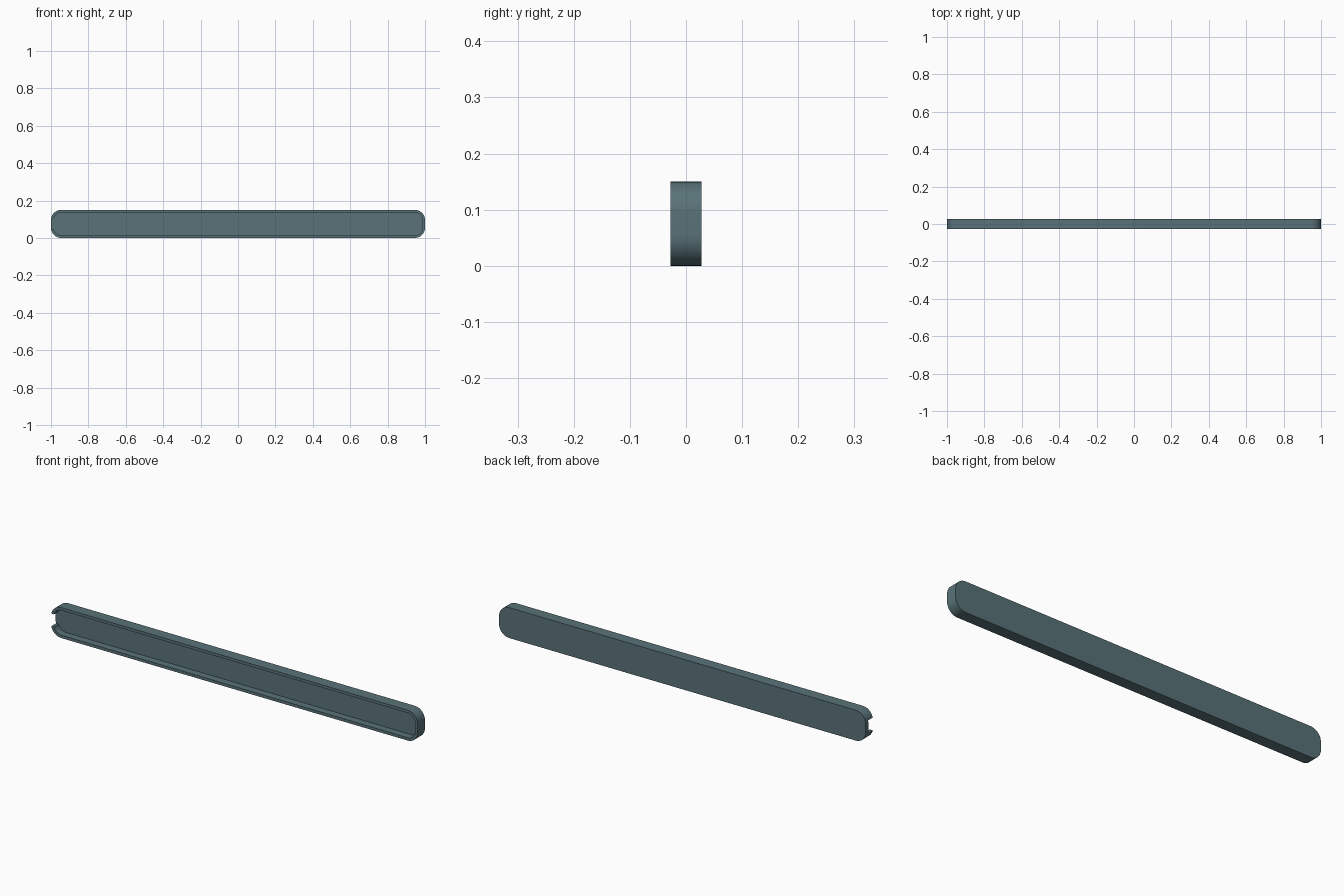
import bpy, bmesh, math

if "Cube" in bpy.data.objects:
    bpy.data.objects.remove(bpy.data.objects["Cube"])

L, H, D, R = 2.0, 0.15, 0.056, 0.055   # length, height, depth, corner radius
WALL, BACK = 0.014, 0.02               # rim and back plate thickness
SEG = 12

mat = bpy.data.materials.new("slate")
mat.diffuse_color = (0.10, 0.17, 0.19, 1)
mat.use_nodes = True
mat.node_tree.nodes["Principled BSDF"].inputs["Base Color"].default_value = mat.diffuse_color


def outline(inset):
    """Rounded rectangle in x/z, inset from the outer size."""
    r, pts = R - inset, []
    for k, (sx, sz) in enumerate([(1, 1), (-1, 1), (-1, -1), (1, -1)]):
        cx, cz = sx * (L / 2 - R), H / 2 + sz * (H / 2 - R)
        for i in range(SEG + 1):
            a = math.pi / 2 * (k + i / SEG)
            pts.append((cx + r * math.cos(a), cz + r * math.sin(a)))
    return pts


# Tray: one closed skin, from the back face around the rim to the floor
bm = bmesh.new()
stations = [(0, D / 2), (0, -D / 2), (WALL, -D / 2), (WALL, D / 2 - BACK)]
rings = [[bm.verts.new((x, y, z)) for x, z in outline(i)] for i, y in stations]
for a, b in zip(rings, rings[1:]):
    for j in range(len(a)):
        k = (j + 1) % len(a)
        bm.faces.new((a[j], a[k], b[k], b[j]))
bm.faces.new(rings[0])
bm.faces.new(rings[-1])
bmesh.ops.recalc_face_normals(bm, faces=bm.faces)
mesh = bpy.data.meshes.new("tray")
bm.to_mesh(mesh)
bm.free()
tray = bpy.data.objects.new("tray", mesh)
bpy.context.collection.objects.link(tray)
mesh.materials.append(mat)

# End notch: opens the rim at the left end, leaving the back plate
bpy.ops.mesh.primitive_cube_add(size=1, location=(-1, D / 2 - BACK - 0.05, H / 2))
cutter = bpy.context.object
cutter.name = "notch_cutter"
cutter.scale = (0.07, 0.1, 0.062)
cutter.hide_render = True
cutter.hide_set(True)
cut = tray.modifiers.new("notch", "BOOLEAN")
cut.operation, cut.solver, cut.object = "DIFFERENCE", "EXACT", cutter

bpy.ops.object.select_all(action="DESELECT")
bpy.context.view_layer.objects.active = tray
tray.select_set(True)
bpy.ops.object.modifier_apply(modifier="notch")
bpy.data.objects.remove(cutter)
bpy.ops.object.shade_smooth_by_angle(angle=math.radians(30))
